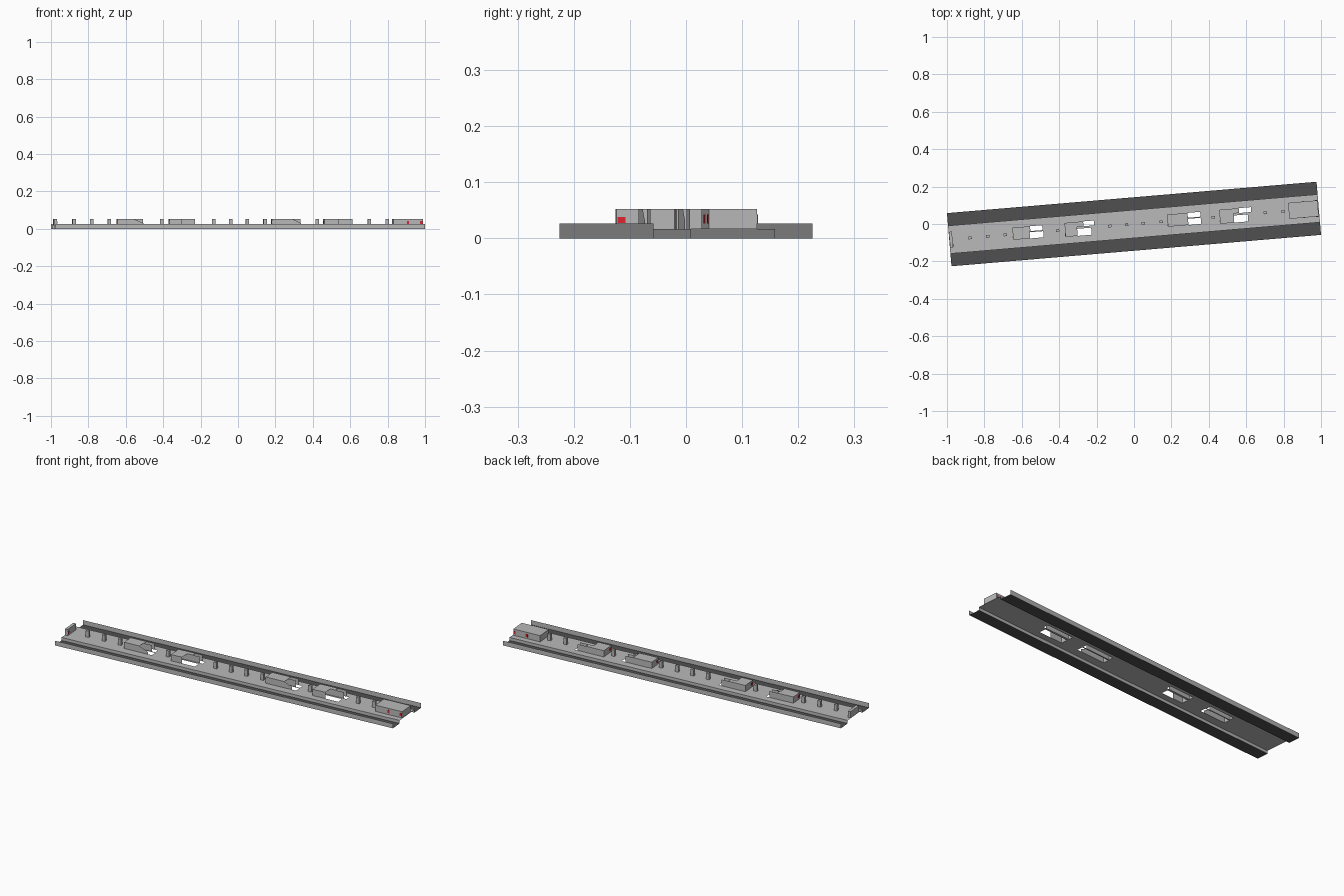
import bpy, math
from mathutils import Matrix

if "Cube" in bpy.data.objects:
    bpy.data.objects.remove(bpy.data.objects["Cube"])

ROT = Matrix.Rotation(math.radians(4.85), 4, 'Z')   # whole station is turned slightly
HL, HW, PW = 0.9915, 0.1425, 0.075                  # half length, half width, platform half width
FLOOR, TOP, WALL = 0.017, 0.052, 0.026


def material(name, rgb):
    m = bpy.data.materials.new(name)
    m.diffuse_color = (*rgb, 1)
    m.use_nodes = True
    m.node_tree.nodes["Principled BSDF"].inputs["Base Color"].default_value = m.diffuse_color
    return m


GREY = material("concrete_grey", (0.49, 0.49, 0.49))
DARK = material("track_dark", (0.08, 0.08, 0.08))
RED = material("sign_red", (0.75, 0.02, 0.03))


def make(name, polys, mat):
    """Object from a list of polygons, each a list of points."""
    verts, faces = [], []
    for p in polys:
        faces.append(range(len(verts), len(verts) + len(p)))
        verts += p
    me = bpy.data.meshes.new(name)
    me.from_pydata(verts, [], [list(f) for f in faces])
    me.transform(ROT)
    me.materials.append(mat)
    ob = bpy.data.objects.new(name, me)
    bpy.context.collection.objects.link(ob)
    return ob


def flat(u0, u1, v0, v1, z):
    return [(u0, v0, z), (u1, v0, z), (u1, v1, z), (u0, v1, z)]


def along(u0, u1, v, z0, z1):
    return [(u0, v, z0), (u1, v, z0), (u1, v, z1), (u0, v, z1)]


def across(u, v0, v1, z0, z1):
    return [(u, v1, z0), (u, v0, z0), (u, v0, z1), (u, v1, z1)]


def box(u0, u1, v0, v1, z0, z1):
    return [flat(u0, u1, v0, v1, z1), flat(u0, u1, v0, v1, z0)[::-1],
            along(u0, u1, v0, z0, z1), along(u0, u1, v1, z0, z1)[::-1],
            across(u0, v0, v1, z0, z1), across(u1, v0, v1, z0, z1)[::-1]]


# Stairwells: start, and per lane (v0, v1, roof end, wall end, hole end)
A_NEAR, A_FAR = (-0.030, 0.003), (0.009, 0.035)
B_NEAR, B_FAR = (-0.038, 0.0), (0.011, 0.037)
stairs = [
    (-0.65, [(*A_NEAR, -0.56, -0.51, -0.487), (*A_FAR, -0.555, -0.51, -0.49)], True),
    (-0.37, [(*B_NEAR, -0.305, -0.305, -0.23), (*B_FAR, -0.27, -0.23, -0.213)], False),
    (0.18, [(*A_NEAR, 0.29, 0.335, 0.358), (*A_FAR, 0.29, 0.335, 0.358)], True),
    (0.46, [(*B_NEAR, 0.535, 0.535, 0.61), (*B_FAR, 0.565, 0.615, 0.63)], False),
]

# Platform floor, split into cells so the stair openings stay open
holes = [(s, l[4], l[0], l[1]) for s, lanes, _ in stairs for l in lanes]
us = sorted({-HL, HL} | {h[0] for h in holes} | {h[1] for h in holes})
vs = sorted({-PW, PW} | {h[2] for h in holes} | {h[3] for h in holes})
cells = []
for u0, u1 in zip(us, us[1:]):
    for v0, v1 in zip(vs, vs[1:]):
        u, v = (u0 + u1) / 2, (v0 + v1) / 2
        if not any(h[0] < u < h[1] and h[2] < v < h[3] for h in holes):
            cells.append(flat(u0, u1, v0, v1, FLOOR))
make("platform_floor", cells, GREY)

# Platform sides, outer walls and track beds on both sides
for side, s in (("front", -1), ("back", 1)):
    turn = slice(None, None, -s)
    make(side + "_platform_side", [along(-HL, HL, s * PW, 0, FLOOR)[turn]], GREY)
    make(side + "_outer_wall", [along(-HL, HL, s * HW, 0, WALL)[turn]], GREY)
    v0, v1 = sorted((s * PW, s * HW))
    make(side + "_track_bed", [flat(-HL, HL, v0, v1, 0.0)], DARK)

# Stair enclosures: roof over the start, open side walls past it
for i, (s, lanes, sloped) in enumerate(stairs, 1):
    lo, hi = lanes[0][0], lanes[1][1]
    polys = [across(s, lo, hi, FLOOR, TOP)]
    for k, (v0, v1, roof, wall, _) in enumerate(lanes):
        edge = (lo, lanes[1][0]) if k == 0 else (lanes[1][0], hi)
        polys.append(flat(s, roof, *edge, TOP))
        near = along(s, wall, v0, FLOOR, TOP)
        if sloped and k == 0:     # near wall cut down at a slant
            near = [(s, v0, FLOOR), (wall, v0, FLOOR), (wall, v0, 0.03),
                    (roof, v0, TOP), (s, v0, TOP)]
        polys.append(near)
        if k == 1:
            polys.append(along(s, wall, v1, FLOOR, TOP)[::-1])
    make(f"stair_enclosure_{i}", polys, GREY)
    make(f"stair_sign_{i}", box(s - 0.002, s - 0.0005, lo + 0.004, lo + 0.018, 0.028, 0.042), RED)

# Row of columns down the middle
for i, u in enumerate((-0.88, -0.785, -0.69, -0.41, -0.13, -0.04, 0.05, 0.145, 0.425, 0.705, 0.80), 1):
    make(f"column_{i}", box(u - 0.009, u + 0.009, -0.007, 0.007, FLOOR, TOP), GREY)

# End room with red doors, and the end wall with its sign
make("end_room", box(0.83, 0.988, -0.043, 0.043, FLOOR, TOP), GREY)
for u in (0.908, 0.98):
    for s in (-1, 1):
        a, b = sorted((s * 0.0433, s * 0.045))
        make("end_room_door", box(u - 0.006, u + 0.006, a, b, 0.026, 0.042), RED)
make("end_wall", box(-0.99, -0.974, -0.042, 0.042, FLOOR, TOP), GREY)
make("end_wall_sign", box(-0.9737, -0.972, -0.040, -0.026, 0.027, 0.038), RED)
